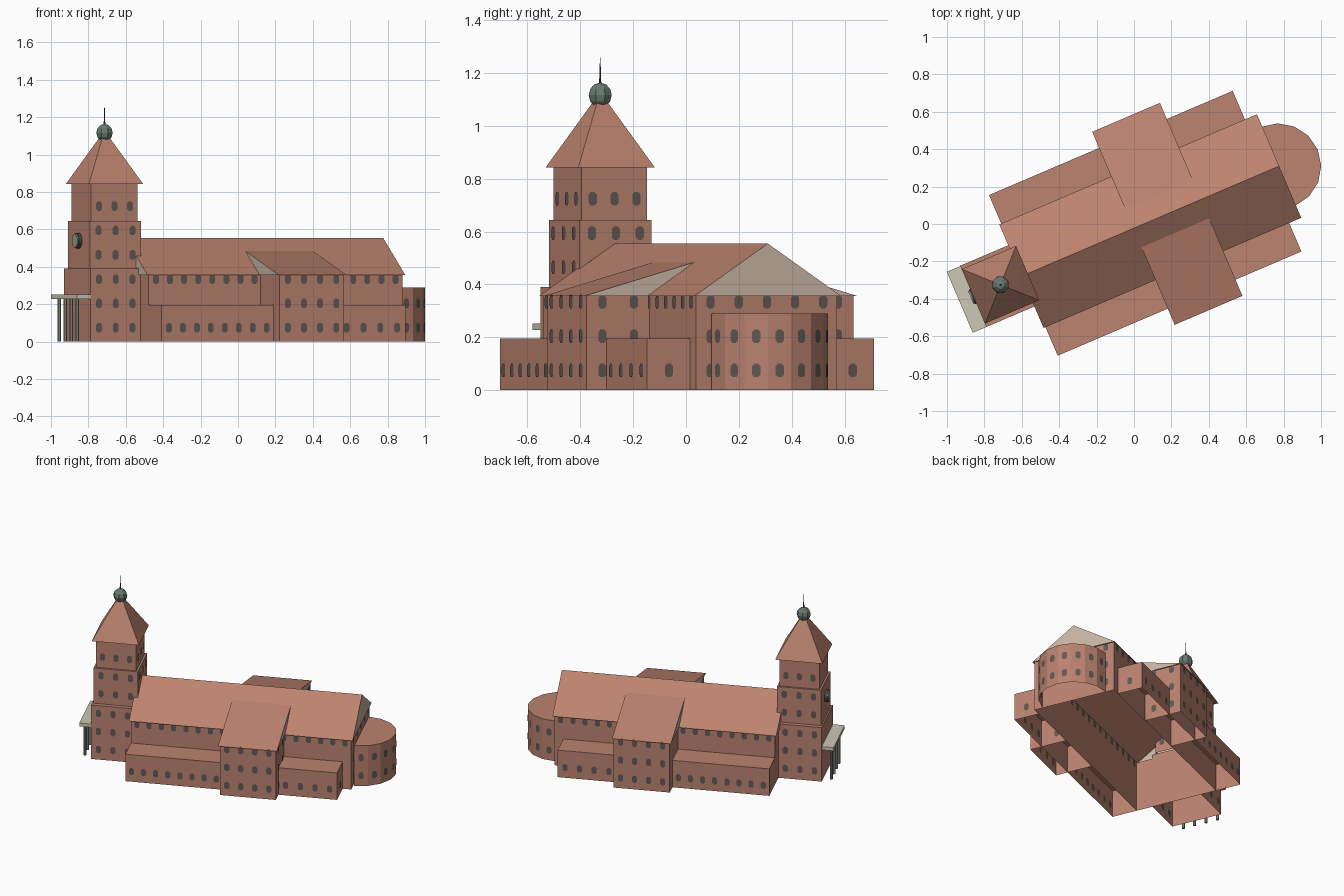
import bpy, bmesh, math
from mathutils import Matrix, Vector

if "Cube" in bpy.data.objects:
    bpy.data.objects.remove(bpy.data.objects["Cube"])

ROT = Matrix.Rotation(math.radians(23.15), 4, 'Z')   # whole church is turned on its plot
VC = -0.02                                           # long axis of the church


def lin(c):
    c /= 255
    return c / 12.92 if c <= 0.04045 else ((c + 0.055) / 1.055) ** 2.4


def material(name, r, g, b):
    m = bpy.data.materials.new(name)
    m.diffuse_color = (lin(r), lin(g), lin(b), 1)
    m.use_nodes = True
    m.node_tree.nodes["Principled BSDF"].inputs["Base Color"].default_value = m.diffuse_color
    return m


WALL = material("brick_wall", 186, 130, 111)
ROOF = material("tile_roof", 188, 131, 111)
GABLE = material("pale_gable", 200, 183, 165)
STONE = material("pale_stone", 204, 200, 180)
PILLAR = material("grey_pillar", 150, 155, 145)
GLASS = material("window_glass", 96, 88, 84)
COPPER = material("green_copper", 104, 122, 112)
IRON = material("dark_iron", 70, 72, 68)


def build(name, verts, faces, mats, idx=None):
    me = bpy.data.meshes.new(name)
    me.from_pydata([tuple(v) for v in verts], [], faces)
    for m in mats:
        me.materials.append(m)
    if idx:
        for p, i in zip(me.polygons, idx):
            p.material_index = i
    me.transform(ROT)
    ob = bpy.data.objects.new(name, me)
    bpy.context.collection.objects.link(ob)
    return ob


def extrude(name, outline, z0, z1, side, top=None, bottom=False):
    """Upright walls round an outline, with optional cap and floor."""
    n = len(outline)
    verts = [(u, v, z) for z in (z0, z1) for u, v in outline]
    faces = [(i, (i + 1) % n, n + (i + 1) % n, n + i) for i in range(n)]
    idx = [0] * n
    if top:
        faces.append(tuple(range(n, 2 * n)))
        idx.append(1)
    if bottom:
        faces.append(tuple(reversed(range(n))))
        idx.append(0)
    return build(name, verts, faces, [side, top or side], idx)


def rect(u0, u1, v0, v1):
    return [(u0, v0), (u1, v0), (u1, v1), (u0, v1)]


win_v, win_f = [], []


def windows(a, b, z0, z1, step=0.08):
    """Rows of long octagonal panes on the wall from a to b (outside on the right)."""
    a, b = Vector((*a, 0)), Vector((*b, 0))
    d = b - a
    count = max(1, int(d.length / step))
    t = d.normalized()
    out = Vector((t.y, -t.x, 0))
    for row in range(6):
        zc = 0.075 + 0.13 * row
        if zc - 0.026 < z0 or zc + 0.025 > z1 + 0.002:
            continue
        for i in range(count):
            c = a + d * ((i + 0.5) / count) + Vector((0, 0, zc))
            for off, order in ((0.003, 1), (-0.003, -1)):
                s = len(win_v)
                for x, z in ((-.008, -.026), (.008, -.026), (.017, -.016), (.017, .014),
                             (.008, .025), (-.008, .025), (-.017, .014), (-.017, -.016)):
                    win_v.append(c + t * x + out * off + Vector((0, 0, z)))
                win_f.append(tuple(range(s, s + 8))[::order])


# Nave walls and gabled roof
N0, N1, NH = -0.652, 0.823, 0.29
extrude("nave_walls", rect(N0, N1, VC - NH, VC + NH), 0, 0.362, WALL)
windows((N0, VC - NH), (N1, VC - NH), 0.23, 0.36)
windows((N1, VC + NH), (N0, VC + NH), 0.23, 0.36)
windows((N1, VC - NH), (N1, VC + NH), 0, 0.36, 0.1)
R0, R1, RH, EAVE, RIDGE = -0.663, 0.835, 0.301, 0.357, 0.555
build("nave_roof",
      [(R0, VC - RH, EAVE), (R1, VC - RH, EAVE), (R1, VC + RH, EAVE), (R0, VC + RH, EAVE),
       (R0, VC, RIDGE), (R1, VC, RIDGE)],
      [(0, 1, 5, 4), (2, 3, 4, 5), (1, 2, 5), (3, 0, 4)], [ROOF, GABLE], [0, 0, 1, 1])

# Side aisles and transept arms, mirrored about the long axis
for s, side in ((-1, "south"), (1, "north")):
    def band(u0, u1, h0, h1):
        return rect(u0, u1, *sorted((VC + s * h0, VC + s * h1)))

    def wall_windows(u0, u1, h, z0, z1):
        p, q = (u0, VC + s * h), (u1, VC + s * h)
        windows(*((p, q) if s < 0 else (q, p)), z0, z1)

    A0, A1, AH = -0.652, 0.765, 0.467
    T0, T1, TH = -0.002, 0.373, 0.55
    extrude(side + "_aisle", band(A0, A1, NH, AH), 0, 0.195, WALL, ROOF)
    wall_windows(A0, T0, AH, 0, 0.195)
    wall_windows(T1, A1, AH, 0, 0.195)
    ends = sorted((VC + s * NH, VC + s * AH))
    windows((A1, ends[0]), (A1, ends[1]), 0, 0.195, 0.1)

    extrude(side + "_transept_walls", band(T0, T1, NH, TH), 0, 0.36, WALL)
    wall_windows(T0, T1, TH, 0, 0.36)
    ends = sorted((VC + s * NH, VC + s * TH))
    windows((T1, ends[0]), (T1, ends[1]), 0, 0.36, 0.1)
    # lean-to roof with pale triangular cheeks down to the nave roof
    lo, hi, base = VC + s * 0.561, VC + s * 0.11, VC + s * 0.301
    build(side + "_transept_roof",
          [(-0.012, lo, EAVE), (0.382, lo, EAVE), (0.382, hi, 0.484), (-0.012, hi, 0.484),
           (-0.012, base, EAVE), (0.382, base, EAVE)],
          [f[::-s] for f in ((0, 1, 2, 3), (1, 5, 2), (4, 0, 3))], [ROOF, GABLE], [0, 1, 1])

# Half-round apse
arc = [(N1 + 0.007 + 0.23 * math.cos(a), VC + 0.23 * math.sin(a))
       for a in (math.radians(-90 + 22.5 * i) for i in range(9))]
extrude("apse", arc, 0, 0.29, WALL, ROOF)
for p, q in zip(arc, arc[1:]):
    windows(p, q, 0, 0.29)

# Tower in three stages
TC, TV = -0.784, -0.018
for name, (u0, u1, v0, v1), z0, z1 in (
        ("tower_base", (-0.942, -0.65, TV - 0.178, TV + 0.178), 0, 0.39),
        ("tower_middle", (TC - 0.148, TC + 0.148, TV - 0.148, TV + 0.148), 0.39, 0.645),
        ("tower_belfry", (TC - 0.135, TC + 0.135, TV - 0.135, TV + 0.135), 0.645, 0.845)):
    extrude(name, rect(u0, u1, v0, v1), z0, z1, WALL, ROOF)
    windows((u0, v0), (u1, v0), z0, z1)
    windows((u1, v1), (u0, v1), z0, z1)
    if z0:
        windows((u1, v0), (u1, v1), z0, z1)

# Tower roof: pyramid with a cut tip
low, high = (rect(TC - h, TC + h, TV - h, TV + h) for h in (0.158, 0.024))
build("tower_roof", [(*p, 0.842) for p in low] + [(*p, 1.085) for p in high],
      [(i, (i + 1) % 4, 4 + (i + 1) % 4, 4 + i) for i in range(4)] + [(4, 5, 6, 7), (3, 2, 1, 0)],
      [ROOF])


def from_bmesh(name, mat, make, loc, rot=Matrix()):
    bm = bmesh.new()
    make(bm)
    me = bpy.data.meshes.new(name)
    bm.to_mesh(me)
    bm.free()
    me.transform(ROT @ Matrix.Translation(loc) @ rot)
    me.materials.append(mat)
    bpy.context.collection.objects.link(bpy.data.objects.new(name, me))


def cone(r1, r2, depth, seg):
    return lambda bm: bmesh.ops.create_cone(bm, cap_ends=True, segments=seg,
                                            radius1=r1, radius2=r2, depth=depth)


# Ball and spike on the tower
from_bmesh("tower_ball", COPPER,
           lambda bm: bmesh.ops.create_uvsphere(bm, u_segments=8, v_segments=6, radius=0.047),
           (TC, TV, 1.117))
from_bmesh("tower_spike", IRON, cone(0.005, 0.001, 0.11, 6), (TC, TV, 1.205))

# Clock disc on the west face, with a slim dark rim
turn = Matrix.Rotation(math.radians(90), 4, 'Y')
from_bmesh("clock_rim", IRON, cone(0.042, 0.042, 0.018, 16), (-0.941, TV, 0.54), turn)
from_bmesh("clock_face", PILLAR, cone(0.037, 0.037, 0.03, 16), (-0.942, TV, 0.54), turn)

# Porch canopy on four columns
extrude("porch_canopy", rect(-1.021, -0.942, TV - 0.178, TV + 0.176), 0.228, 0.252,
        STONE, STONE, True)
for i in range(4):
    from_bmesh("porch_column", PILLAR, cone(0.01, 0.01, 0.23, 8),
               (-0.995, TV + (i - 1.5) * 0.083, 0.115))

build("windows", win_v, win_f, [GLASS])
